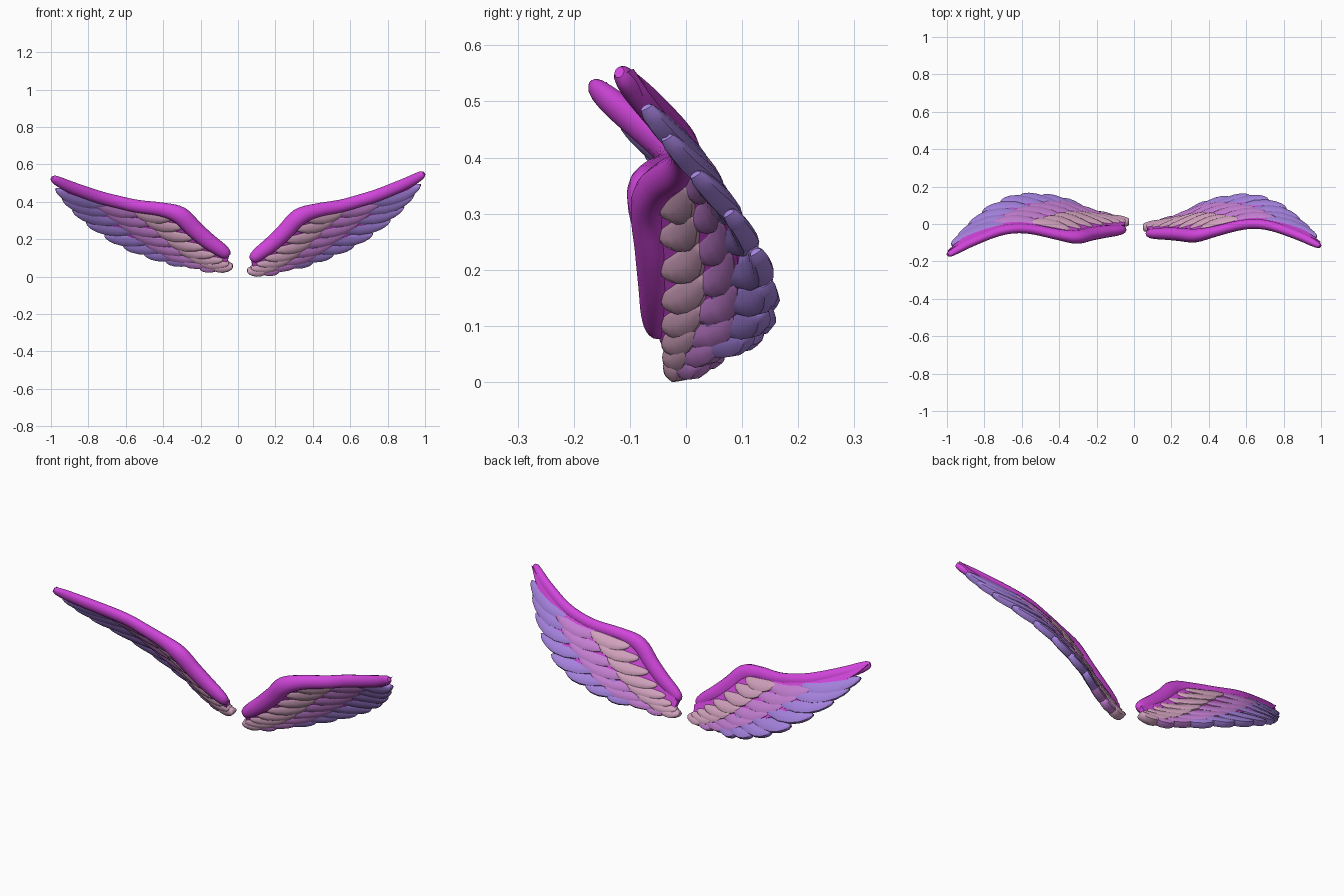
import bpy, bmesh, math
from mathutils import Vector

if "Cube" in bpy.data.objects:
    bpy.data.objects.remove(bpy.data.objects["Cube"])


def material(name, rgb):
    m = bpy.data.materials.new(name)
    m.diffuse_color = (*rgb, 1)
    m.use_nodes = True
    m.node_tree.nodes["Principled BSDF"].inputs["Base Color"].default_value = m.diffuse_color
    return m


MAGENTA = material("magenta", (0.64, 0.06, 0.71))
ROSE = material("dusty rose", (0.64, 0.36, 0.51))
ORCHID = material("orchid", (0.55, 0.21, 0.64))
VIOLET = material("violet", (0.37, 0.22, 0.72))

# Wing arm: x, y, z, radius from root to tip
ARM = [(.07, -.05, .088, .026), (.115, -.052, .125, .036), (.18, -.052, .175, .042),
       (.25, -.056, .24, .045), (.325, -.062, .318, .046), (.42, -.043, .354, .037),
       (.55, -.010, .378, .034), (.65, .000, .406, .033), (.75, -.015, .437, .033),
       (.88, -.062, .490, .031), (.95, -.095, .525, .027), (.995, -.119, .552, .019)]
# Backward slope of the wing surface, at every 0.2 in x
SLOPE = [.30, .40, .57, .61, .65, .50, .45]


def sample(pts, u):
    """Smooth (Catmull-Rom) point at u in 0..1 along a list of points."""
    f = min(max(u, 0), 1) * (len(pts) - 1)
    i = min(int(f), len(pts) - 2)
    t = f - i
    p = [pts[min(max(i + k, 0), len(pts) - 1)] for k in (-1, 0, 1, 2)]
    return [0.5 * (2 * b + (c - a) * t + (2 * a - 5 * b + 4 * c - d) * t * t
                   + (3 * b - a - 3 * c + d) * t ** 3) for a, b, c, d in zip(*p)]


def arm_at(x):
    x = min(max(x, ARM[0][0]), ARM[-1][0])
    for a, b in zip(ARM, ARM[1:]):
        if x <= b[0]:
            t = (x - a[0]) / (b[0] - a[0])
            return a[1] + (b[1] - a[1]) * t, a[2] + (b[2] - a[2]) * t
    return ARM[-1][1:3]


def sheet(x, z):
    """Curved wing surface that falls back and down from the arm."""
    i = min(max(int(x / .2), 0), 5)
    slope = SLOPE[i] + (SLOPE[i + 1] - SLOPE[i]) * (x / .2 - i)
    y = 0
    for k in (-2, -1, 0, 1, 2):
        yb, zb = arm_at(x + k * .02)
        y += (yb + .01 + slope * (zb - z)) / 5
    return Vector((x, y, z))


def sheet_normal(x, z):
    e = .02
    dx = sheet(x + e, z) - sheet(x - e, z)
    dz = sheet(x, z + e) - sheet(x, z - e)
    return dx.cross(dz).normalized()


def right(v):
    return Vector(v)


def left(v):
    """Opposite wing, held in a slightly different pose."""
    x, y, z = v
    return Vector((.023 - 1.023 * x,
                   y + .023 - .07 * x - .1 * (z - .1 - .45 * x),
                   z + .026 - .05 * x))


def finish(name, bm, mat, place):
    for v in bm.verts:
        v.co = place(v.co)
    bmesh.ops.recalc_face_normals(bm, faces=bm.faces)
    me = bpy.data.meshes.new(name)
    bm.to_mesh(me)
    bm.free()
    me.materials.append(mat)
    ob = bpy.data.objects.new(name, me)
    bpy.context.collection.objects.link(ob)
    bpy.context.view_layer.objects.active = ob
    ob.select_set(True)
    bpy.ops.object.shade_smooth_by_angle(angle=math.radians(50))
    ob.select_set(False)
    return ob


def loft(bm, rings):
    rows = [[bm.verts.new(p) for p in r] for r in rings]
    n = len(rows[0])
    for a, b in zip(rows, rows[1:]):
        for i in range(n):
            j = (i + 1) % n
            bm.faces.new((a[i], a[j], b[j], b[i]))
    bm.faces.new(rows[0])
    bm.faces.new(rows[-1])


# Feather outline: position along the length, relative half width
OUTLINE = [(0, .2), (.03, .45), (.1, .68), (.25, .88), (.45, 1), (.65, .97),
           (.8, .82), (.9, .6), (.96, .38), (1, .12)]


def feather(bm, base, tip, width, thick):
    b, t = Vector(base), Vector(tip)
    d = t - b
    side = Vector((d.y, -d.x)).normalized()
    mid = (b + t) / 2 + side * d.length * .16
    rings = []
    for s, w in OUTLINE:
        p = b * (1 - s) ** 2 + mid * 2 * s * (1 - s) + t * s * s
        tan = ((mid - b) * (1 - s) + (t - mid) * s).normalized()
        perp = Vector((tan.y, -tan.x))
        ring = []
        for k in range(12):
            a = math.tau * k / 12
            ca, sa = math.cos(a), math.sin(a)
            q = p + perp * width * w * ca
            # blunt, slightly boxy section, heavier along the lower edge
            h = thick * math.copysign(abs(sa) ** .55, sa) * w ** .3 * (1 + .3 * ca)
            ring.append(sheet(q.x, q.y) + sheet_normal(q.x, q.y) * h)
        rings.append(ring)
    loft(bm, rings)


# Feather rows: name, material, count, half width, half thickness, bases, tips (x, z)
ROWS = [
    ("inner_feathers", ROSE, 8, .032, .025,
     [(.36, .315), (.28, .24), (.20, .16), (.13, .10), (.08, .06), (.05, .036)],
     [(.56, .36), (.48, .29), (.40, .21), (.32, .14), (.25, .09), (.15, .04)]),
    ("middle_feathers", ORCHID, 8, .032, .021,
     [(.50, .35), (.42, .27), (.33, .19), (.25, .12), (.16, .07), (.10, .045)],
     [(.77, .41), (.69, .34), (.60, .265), (.49, .18), (.37, .105), (.22, .04)]),
    ("outer_feathers", VIOLET, 8, .034, .019,
     [(.70, .405), (.62, .345), (.52, .28), (.42, .20), (.33, .14), (.23, .085)],
     [(.975, .49), (.92, .41), (.83, .315), (.70, .22), (.56, .148), (.40, .09)]),
]

# Trailing edge of the skin behind the feathers, root to tip
SKIN = [(.08, .05), (.18, .04), (.32, .08), (.46, .15), (.58, .22),
        (.70, .30), (.82, .39), (.96, .51)]

for suffix, place in (("right", right), ("left", left)):
    # Arm along the leading edge
    bm = bmesh.new()
    rings = []
    n = 44
    for i in range(n + 1):
        u = i / n
        x, y, z, r = sample(ARM, u)
        nxt, prv = sample(ARM, u + .01), sample(ARM, u - .01)
        tan = (Vector(nxt[:3]) - Vector(prv[:3])).normalized()
        up = Vector((0, -1, 0)).cross(tan).normalized()
        out = tan.cross(up)
        r *= {0: .45, 1: .85, n - 1: .9, n: .6}.get(i, 1)
        rings.append([Vector((x, y, z)) + up * r * math.cos(a) + out * r * .8 * math.sin(a)
                      for a in (math.tau * k / 14 for k in range(14))])
    loft(bm, rings)
    finish("wing_arm_" + suffix, bm, MAGENTA, place)

    # Skin between the arm and the feathers
    bm = bmesh.new()
    nu, nv = 26, 8
    rings = []
    for i in range(nu + 1):
        u = i / nu
        ax, _, az, _ = sample(ARM, u)
        sx, sz = sample(SKIN, u)
        row = [(ax + (sx - ax) * j / nv, az + (sz - az) * j / nv) for j in range(nv + 1)]
        front = [sheet(*p) - sheet_normal(*p) * .014 for p in row]
        back = [sheet(*p) + sheet_normal(*p) * .014 for p in row]
        rings.append(front + back[::-1])
    loft(bm, rings)
    finish("wing_skin_" + suffix, bm, MAGENTA, place)

    # Three overlapping rows of feathers
    for name, mat, count, width, thick, bases, tips in ROWS:
        bm = bmesh.new()
        for i in range(count):
            u = i / (count - 1)
            feather(bm, sample(bases, u), sample(tips, u), width * (1 - .15 * u), thick)
        finish(name + "_" + suffix, bm, mat, place)
